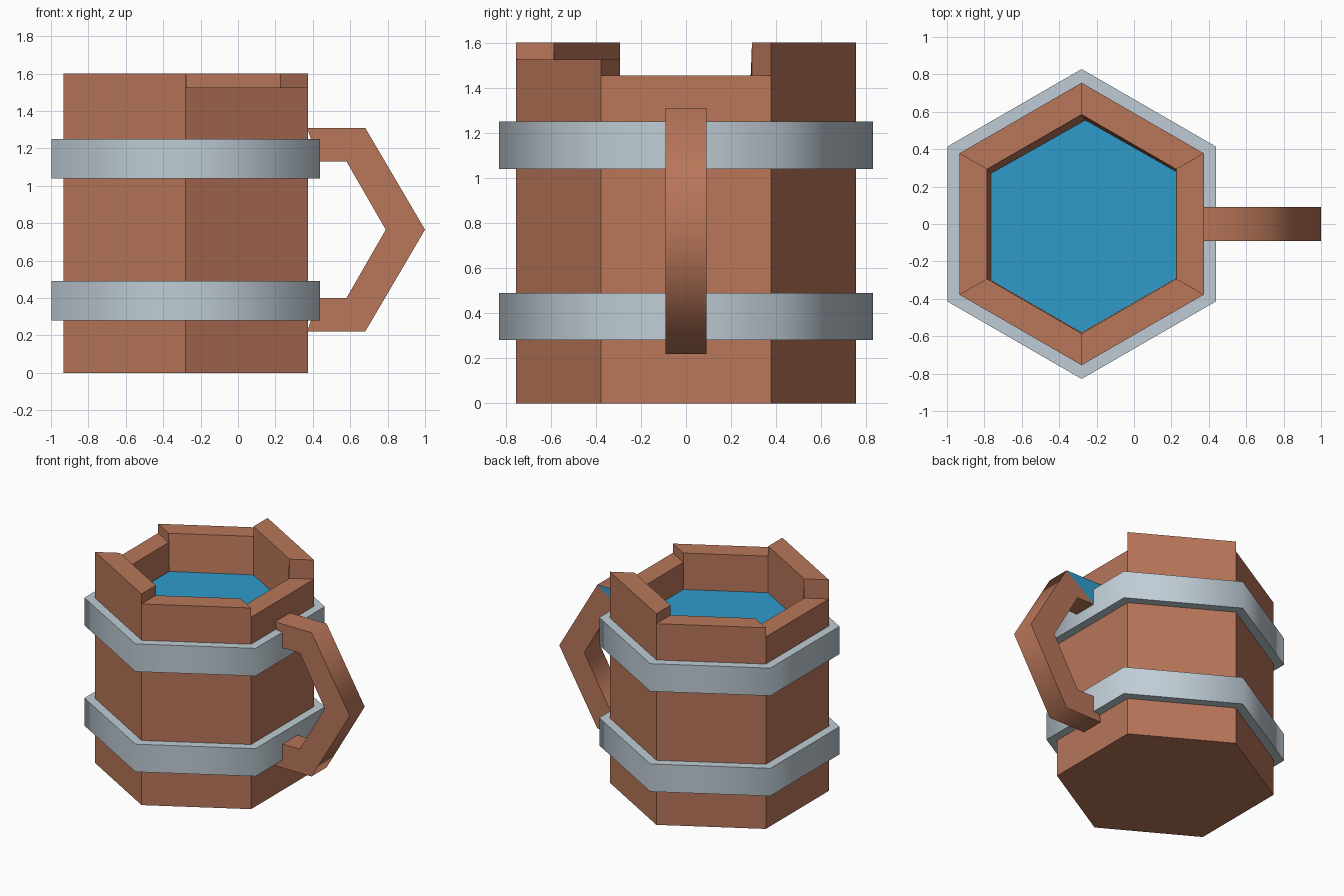
import bpy
import bmesh
from math import cos, sin, radians

if "Cube" in bpy.data.objects:
    bpy.data.objects.remove(bpy.data.objects["Cube"])

CX = -0.28  # axis of the mug body


def material(name, rgb):
    m = bpy.data.materials.new(name)
    m.diffuse_color = (*rgb, 1)
    m.use_nodes = True
    m.node_tree.nodes["Principled BSDF"].inputs["Base Color"].default_value = m.diffuse_color
    return m


wood = material("wood", (0.48, 0.18, 0.10))
metal = material("metal", (0.52, 0.60, 0.66))
drink = material("drink", (0.03, 0.33, 0.60))


def build(name, faces, mats, smooth=False):
    """Make an object from a list of (corner points, material index)."""
    bm = bmesh.new()
    for pts, mat in faces:
        bm.faces.new([bm.verts.new(p) for p in pts]).material_index = mat
    bmesh.ops.remove_doubles(bm, verts=bm.verts, dist=0.0005)
    me = bpy.data.meshes.new(name)
    bm.to_mesh(me)
    bm.free()
    for m in mats:
        me.materials.append(m)
    if smooth:
        me.shade_smooth()
        me.set_sharp_from_angle(angle=radians(70))
    ob = bpy.data.objects.new(name, me)
    bpy.context.collection.objects.link(ob)
    return ob


def hexpt(k, r, z):
    a = radians(60 * k - 30)
    return (CX + r * cos(a), r * sin(a), z)


# Mug body: six staves of uneven height around a hexagon
R, RIN, LEVEL = 0.755, 0.585, 1.25
heights = [1.455, 1.6, 1.525] * 2
surface = [(0.225, -0.29, LEVEL), (0.225, 0.28, LEVEL), (-0.26, 0.555, LEVEL),
           (-0.765, 0.27, LEVEL), (-0.765, -0.30, LEVEL), (-0.28, -0.58, LEVEL)]
body = [([hexpt(k, R, 0) for k in reversed(range(6))], 0)]
for k, h in enumerate(heights):
    n, h2 = k + 1, heights[(k + 1) % 6]
    a, b = hexpt(k, R, h), hexpt(n, R, h)
    ai, bi = hexpt(k, RIN, h), hexpt(n, RIN, h)
    body.append(([hexpt(k, R, 0), hexpt(n, R, 0), b, a], 0))       # outside
    body.append(([a, b, bi, ai], 0))                               # rim
    body.append(([ai, bi, surface[n % 6], surface[k]], 0))         # inside
    body.append(([hexpt(n, RIN, h2), bi, b, hexpt(n, R, h2)], 0))  # step
build("mug_body", body, [wood])

# Drink surface
build("drink_surface", [(surface, 0)], [drink])

# Two metal bands
RB = 0.8285
for name, z0, z1 in (("lower_band", 0.28, 0.49), ("upper_band", 1.04, 1.25)):
    band = []
    for k in range(6):
        n = k + 1
        lo, lo2, hi, hi2 = hexpt(k, RB, z0), hexpt(n, RB, z0), hexpt(k, RB, z1), hexpt(n, RB, z1)
        band.append(([lo, lo2, hi2, hi], 0))
        band.append(([hi, hi2, hexpt(n, R, z1), hexpt(k, R, z1)], 0))
        band.append(([lo2, lo, hexpt(k, R, z0), hexpt(n, R, z0)], 0))
    build(name, band, [metal], smooth=True)

# Angular handle swept between an outer and an inner outline
outer = [(0.37, 1.31), (0.68, 1.31), (1.0, 0.765), (0.68, 0.22), (0.37, 0.22)]
inner = [(0.43, 1.13), (0.58, 1.13), (0.79, 0.765), (0.58, 0.40), (0.43, 0.40)]
W = 0.09


def at(p, y):
    return (p[0], y, p[1])


handle = []
for i in range(4):
    o, o2, n, n2 = outer[i], outer[i + 1], inner[i], inner[i + 1]
    handle.append(([at(o, -W), at(o2, -W), at(o2, W), at(o, W)], 0))
    handle.append(([at(n, W), at(n2, W), at(n2, -W), at(n, -W)], 0))
    handle.append(([at(n, -W), at(n2, -W), at(o2, -W), at(o, -W)], 0))
    if i:
        handle.append(([at(o, W), at(o2, W), at(n2, W), at(n, W)], 0))
    else:  # blue splash on the back of the top segment
        handle.append(([at(o, W), at(o2, W), at(n, W)], 1))
        handle.append(([at(o2, W), at(n2, W), at(n, W)], 0))
build("handle", handle, [wood, drink], smooth=True)
